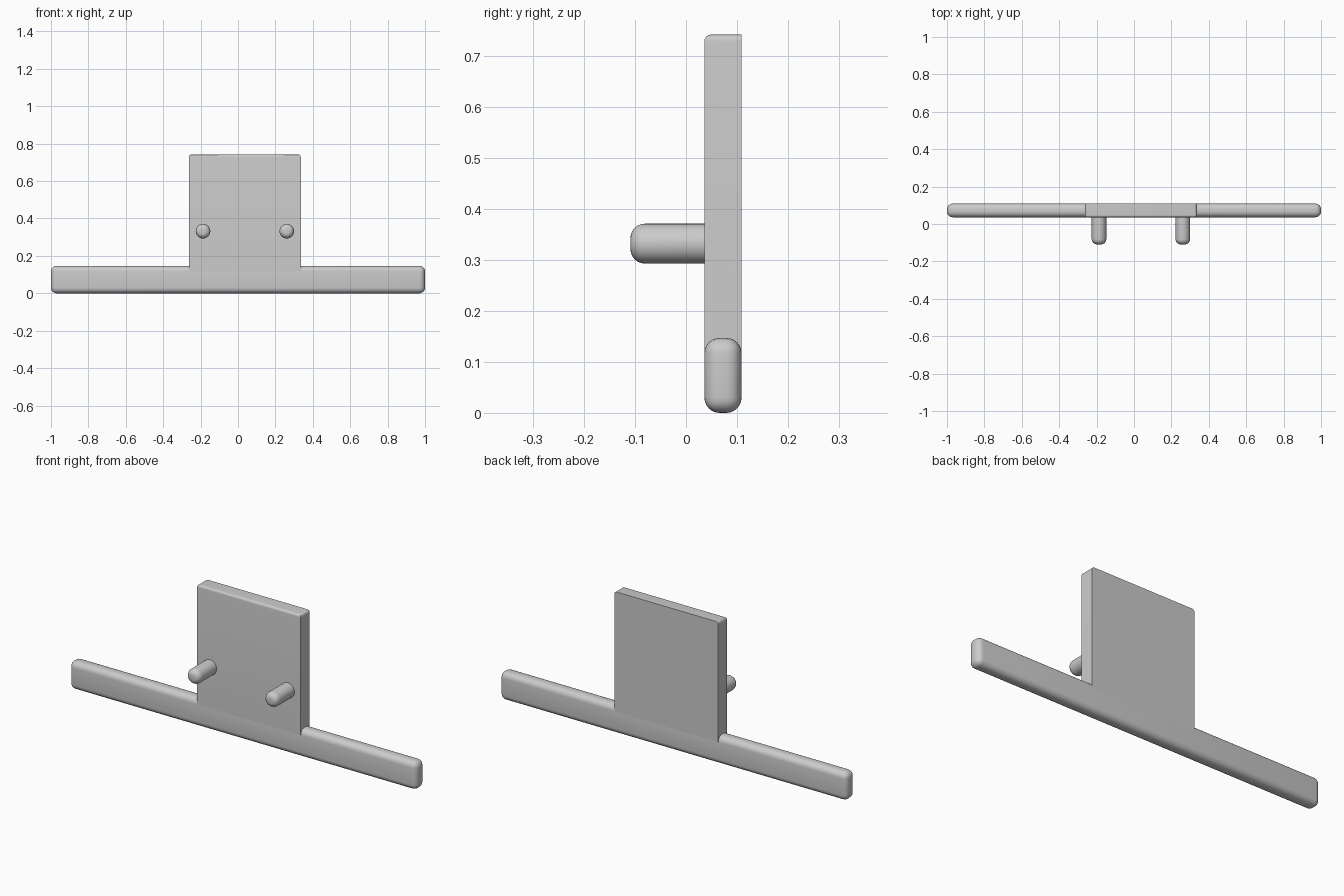
import bpy
import bmesh
from math import radians
from mathutils import Matrix, Vector

cube = bpy.data.objects.get("Cube")
if cube:
    bpy.data.objects.remove(cube, do_unlink=True)

grey = bpy.data.materials.new("plain grey")
grey.use_nodes = True
grey.diffuse_color = (0.6, 0.6, 0.6, 1)
grey.node_tree.nodes["Principled BSDF"].inputs["Base Color"].default_value = (0.6, 0.6, 0.6, 1)

FRONT, BACK = 0.036, 0.109   # shared depth of bar and plate
ROUND = 0.03                 # edge radius of the bar


def finish(bm, name):
    mesh = bpy.data.meshes.new(name)
    bmesh.ops.recalc_face_normals(bm, faces=bm.faces)
    bm.to_mesh(mesh)
    bm.free()
    mesh.materials.append(grey)
    obj = bpy.data.objects.new(name, mesh)
    bpy.context.collection.objects.link(obj)
    bpy.ops.object.select_all(action="DESELECT")
    obj.select_set(True)
    bpy.context.view_layer.objects.active = obj
    bpy.ops.object.shade_smooth_by_angle(angle=radians(35))


def rounded_box(name, low, high, radius, rule):
    """Box between two corners; rounds the edges whose midpoint fits the rule."""
    low, high = Vector(low), Vector(high)
    bm = bmesh.new()
    bmesh.ops.create_cube(bm, size=1)
    edges = [e for e in bm.edges if rule((e.verts[0].co + e.verts[1].co) / 2)]
    bmesh.ops.scale(bm, vec=high - low, verts=bm.verts)
    bmesh.ops.translate(bm, vec=(low + high) / 2, verts=bm.verts)
    bmesh.ops.bevel(bm, geom=edges, offset=radius, segments=6, profile=0.5, affect="EDGES")
    finish(bm, name)


# Long base bar, rounded all over
rounded_box("base_bar", (-1, FRONT, 0), (1, BACK, 0.147), ROUND, lambda m: True)

# Upright plate, softened at the top except along the back
rounded_box("upright_plate", (-0.262, FRONT, 0.147 - ROUND), (0.336, BACK, 0.742), 0.013,
            lambda m: m.z > 0.4 and m.y < 0.4)

# Two pegs with rounded tips pointing forward
for name, x in (("right_peg", -0.187), ("left_peg", 0.261)):
    tip, root = -0.109, 0.05
    bm = bmesh.new()
    bmesh.ops.create_cone(bm, cap_ends=True, segments=40, radius1=0.039, radius2=0.039,
                          depth=root - tip)
    rim = [e for e in bm.edges if all(v.co.z > 0 for v in e.verts)]
    bmesh.ops.bevel(bm, geom=rim, offset=0.028, segments=6, profile=0.5, affect="EDGES")
    bmesh.ops.transform(bm, verts=bm.verts, matrix=Matrix.Translation((x, (tip + root) / 2, 0.332))
                        @ Matrix.Rotation(radians(90), 4, "X"))
    finish(bm, name)
